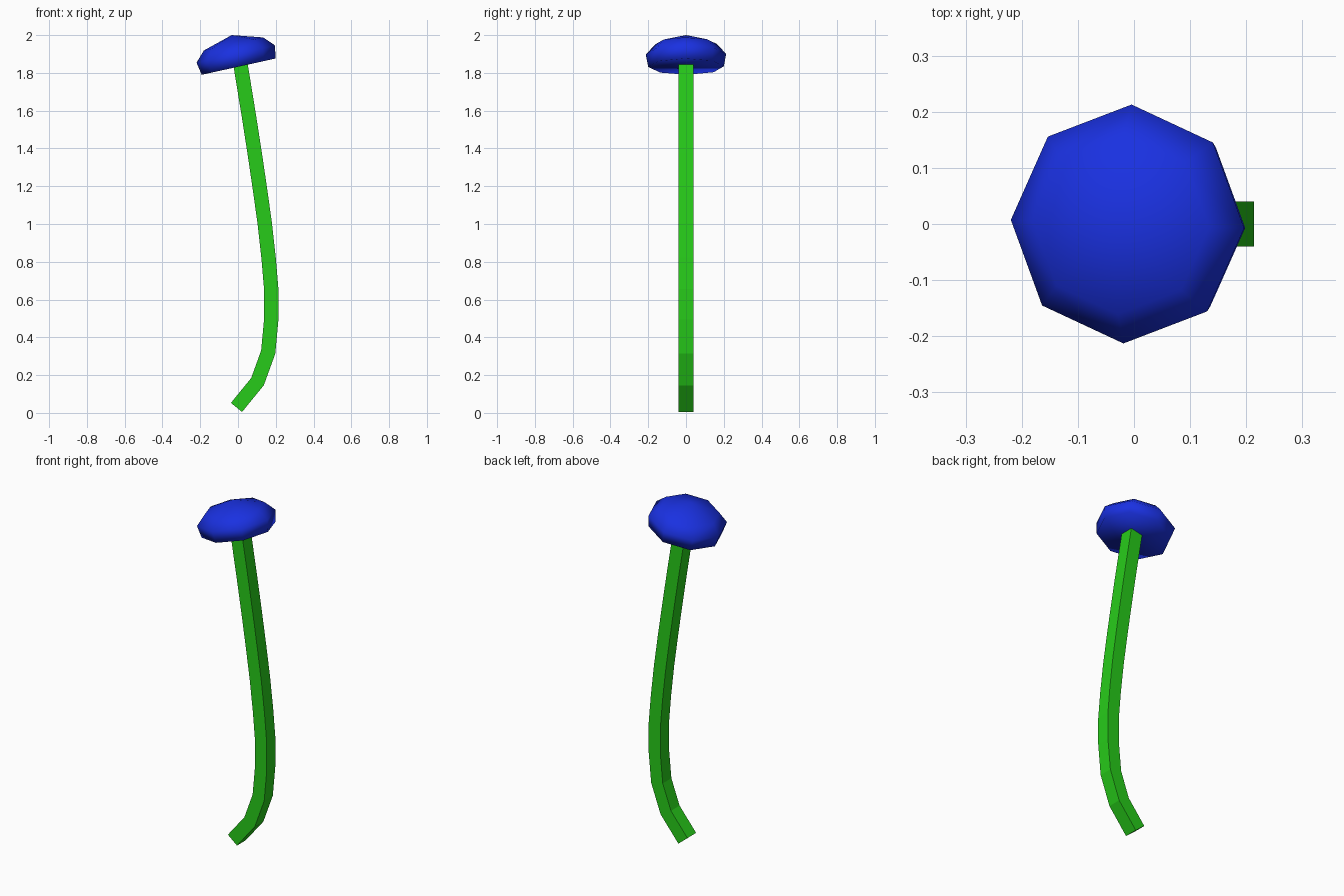
import bpy, bmesh
from math import cos, sin, pi, radians
from mathutils import Vector, Matrix

if "Cube" in bpy.data.objects:
    bpy.data.objects.remove(bpy.data.objects["Cube"])


def finish(name, bm, color, smooth=False):
    bmesh.ops.recalc_face_normals(bm, faces=bm.faces)
    for f in bm.faces:
        f.smooth = smooth
    me = bpy.data.meshes.new(name)
    bm.to_mesh(me)
    bm.free()
    mat = bpy.data.materials.new(name + "_color")
    mat.diffuse_color = color
    mat.use_nodes = True
    mat.node_tree.nodes["Principled BSDF"].inputs["Base Color"].default_value = mat.diffuse_color
    me.materials.append(mat)
    ob = bpy.data.objects.new(name, me)
    bpy.context.collection.objects.link(ob)
    return ob


def bridge(bm, a, b):
    n = len(a)
    for i in range(n):
        j = (i + 1) % n
        bm.faces.new((a[i], a[j], b[j], b[i]))


# Curved stem: square section swept along a path in the xz plane
path = [Vector(p) for p in [
    (-0.008, 0.029), (0.103, 0.165), (0.160, 0.322), (0.176, 0.495),
    (0.176, 0.655), (0.162, 0.82), (0.142, 1.0), (0.117, 1.18),
    (0.089, 1.37), (0.058, 1.57), (0.014, 1.84)]]
half_x, half_y = 0.038, 0.04
bm = bmesh.new()
rings = []
for i, p in enumerate(path):
    d_in = (p - path[i - 1]).normalized() if i else (path[1] - p).normalized()
    d_out = (path[i + 1] - p).normalized() if i < len(path) - 1 else d_in
    t = (d_in + d_out).normalized()
    w = half_x / t.dot(d_in)
    n = Vector((t.y, -t.x)) * w
    rings.append([bm.verts.new((p.x + s * n.x, y, p.y + s * n.y))
                  for s, y in ((1, -half_y), (1, half_y), (-1, half_y), (-1, -half_y))])
for a, b in zip(rings, rings[1:]):
    bridge(bm, a, b)
bm.faces.new(rings[0])
bm.faces.new(rings[-1])
finish("stem", bm, (0.02, 0.60, 0.01, 1))

# Tilted eight-sided cap: three rings and an apex, flat underside
bm = bmesh.new()
rings = [[bm.verts.new((r * cos(k * pi / 4), r * sin(k * pi / 4), z)) for k in range(8)]
         for r, z in ((0.200, 0.0), (0.213, 0.068), (0.161, 0.123))]
for a, b in zip(rings, rings[1:]):
    bridge(bm, a, b)
apex = bm.verts.new((0, 0, 0.171))
for k in range(8):
    bm.faces.new((rings[-1][k], rings[-1][(k + 1) % 8], apex))
bm.faces.new(rings[0])
place = (Matrix.Translation((0.003, 0, 1.833)) @ Matrix.Rotation(radians(-12.4), 4, 'Y')
         @ Matrix.Rotation(radians(-2), 4, 'Z'))
bm.transform(place)
finish("flower_cap", bm, (0.01, 0.03, 0.75, 1), smooth=True)
